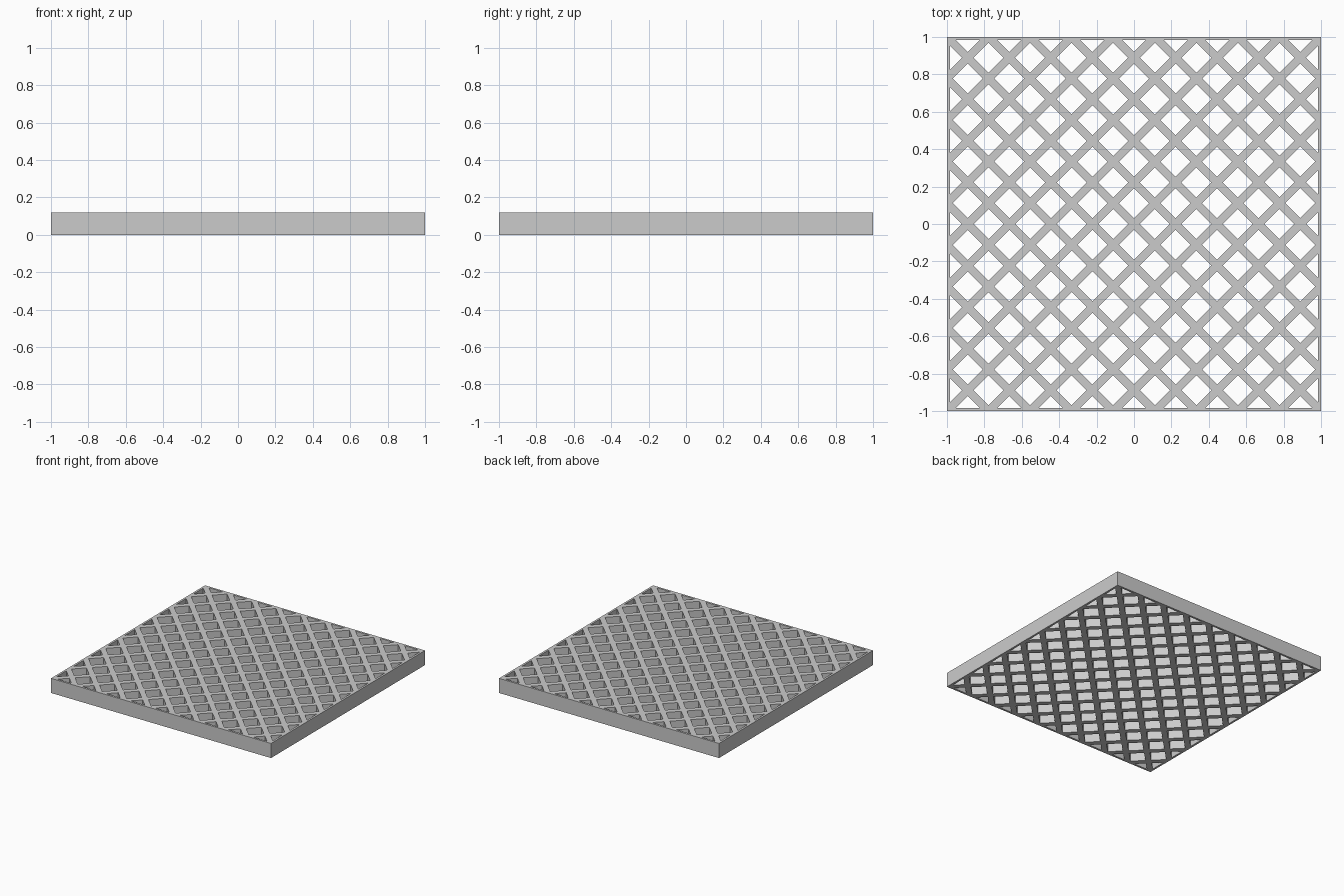
import bpy, bmesh
from mathutils import Vector

if "Cube" in bpy.data.objects:
    bpy.data.objects.remove(bpy.data.objects["Cube"])

HEIGHT = 0.12
PITCH = 2 / 9        # bar spacing measured along x
HALF = 0.031         # half bar width measured along x
RIM = 0.017          # frame thickness

bm = bmesh.new()
bmesh.ops.create_grid(bm, x_segments=1, y_segments=1, size=1)


def cut(point, normal):
    geom = bm.verts[:] + bm.edges[:] + bm.faces[:]
    bmesh.ops.bisect_plane(bm, geom=geom, dist=1e-5, plane_co=point, plane_no=normal)


# Score the plate along the frame's inner edges
for s in (-1, 1):
    cut((s * (1 - RIM), 0, 0), (1, 0, 0))
    cut((0, s * (1 - RIM), 0), (0, 1, 0))

# Score it along both sides of every diagonal bar
for k in range(-9, 10):
    for s in (-1, 1):
        c = k * PITCH + s * HALF
        cut((c, 0, 0), (1, 1, 0))
        cut((c, 0, 0), (1, -1, 0))


def on_bar(d):
    return abs(d - round(d / PITCH) * PITCH) < HALF


def is_hole(face):
    p = face.calc_center_median()
    inside = max(abs(p.x), abs(p.y)) < 1 - RIM
    return inside and not on_bar(p.x + p.y) and not on_bar(p.x - p.y)


# Open the diamond holes and give the lattice its depth
bmesh.ops.delete(bm, geom=[f for f in bm.faces if is_hole(f)], context='FACES')
ext = bmesh.ops.extrude_face_region(bm, geom=bm.faces[:], use_keep_orig=True)
top = [v for v in ext['geom'] if isinstance(v, bmesh.types.BMVert)]
bmesh.ops.translate(bm, verts=top, vec=Vector((0, 0, HEIGHT)))
bmesh.ops.recalc_face_normals(bm, faces=bm.faces[:])

mesh = bpy.data.meshes.new("lattice_panel")
bm.to_mesh(mesh)
bm.free()
panel = bpy.data.objects.new("lattice_panel", mesh)
bpy.context.collection.objects.link(panel)
